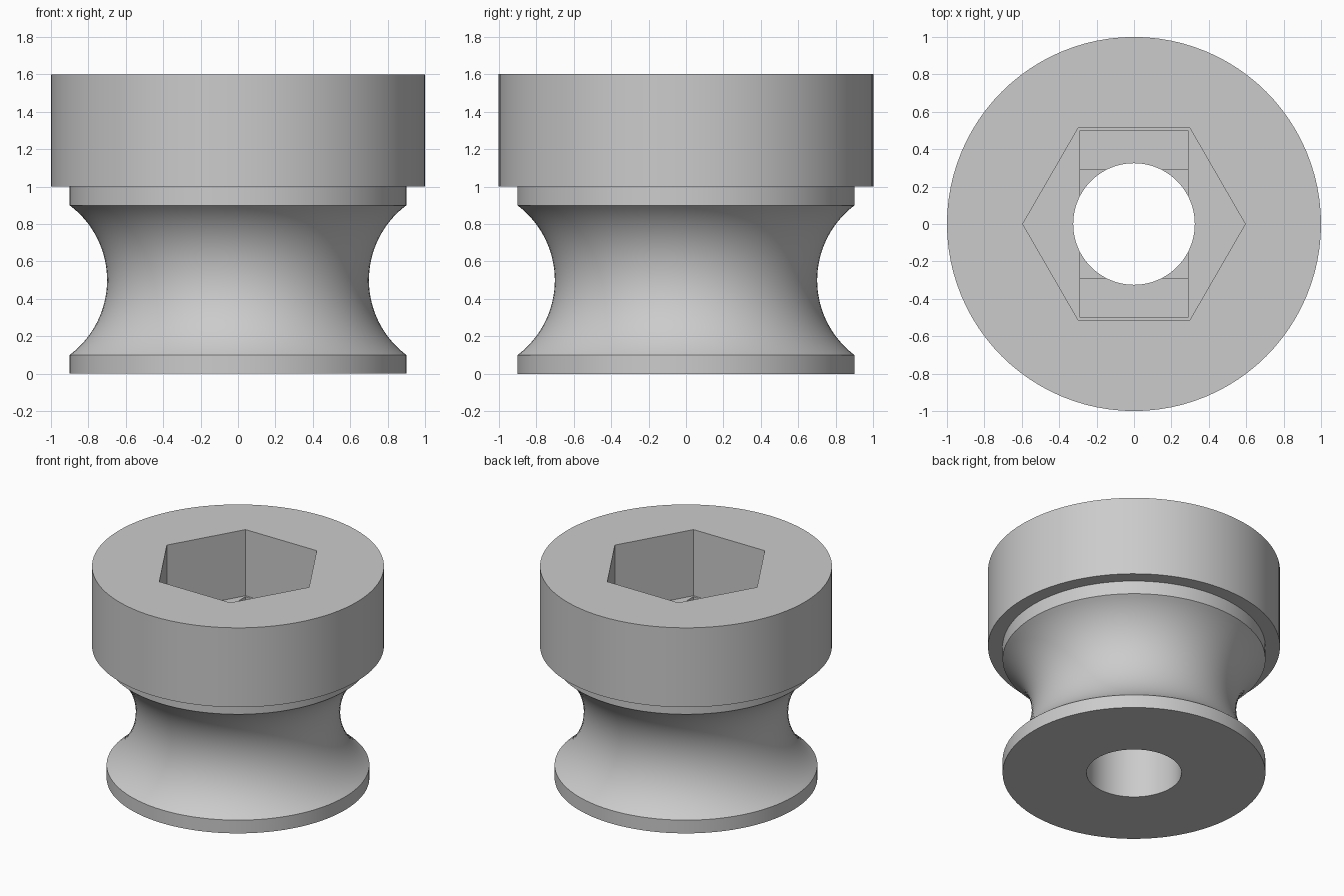
import bpy, bmesh
from math import sin, cos, pi, radians, sqrt, asin

SEGMENTS = 96

cube = bpy.data.objects.get("Cube")
if cube:
    bpy.data.objects.remove(cube, do_unlink=True)

grey = bpy.data.materials.new("plain grey")
grey.use_nodes = True
colour = (0.6, 0.6, 0.6, 1)
grey.diffuse_color = colour
grey.node_tree.nodes["Principled BSDF"].inputs["Base Color"].default_value = colour


def ring(radius, count):
    return [(radius * cos(2 * pi * i / count), radius * sin(2 * pi * i / count))
            for i in range(count)]


def stack(name, layers):
    """Closed solid from equal-sized outlines stacked at rising heights."""
    bm = bmesh.new()
    loops = [[bm.verts.new((x, y, z)) for x, y in outline] for outline, z in layers]
    n = len(loops[0])
    for low, high in zip(loops, loops[1:]):
        for i in range(n):
            j = (i + 1) % n
            bm.faces.new((low[i], low[j], high[j], high[i]))
    bm.faces.new(loops[0][::-1])
    bm.faces.new(loops[-1])
    mesh = bpy.data.meshes.new(name)
    bm.to_mesh(mesh)
    bm.free()
    mesh.materials.append(grey)
    obj = bpy.data.objects.new(name, mesh)
    bpy.context.collection.objects.link(obj)
    return obj


def rectangle(hx, hy):
    return [(hx, hy), (-hx, hy), (-hx, -hy), (hx, -hy)]


# Turned profile: base flange, concave waist, collar, wide head
profile = [(0.9, 0)]
sweep = asin(0.8)
steps = 32
for i in range(steps + 1):
    a = sweep * (2 * i / steps - 1)
    profile.append((1.2 - 0.5 * cos(a), 0.5 + 0.5 * sin(a)))
profile += [(0.9, 1), (1, 1), (1, 1.6)]
knob = stack("knob_body", [(ring(r, SEGMENTS), z) for r, z in profile])

# Hexagonal nut pocket, two stepped recesses under it, and the bolt hole
nut_half_side = 0.289
cuts = [
    ("nut_pocket", ring(0.515 * 2 / sqrt(3), 6), 1.1, 1.8),
    ("slot_recess", rectangle(nut_half_side, 0.5), 1.075, 1.3),
    ("square_recess", rectangle(nut_half_side, nut_half_side), 1.05, 1.3),
    ("bolt_hole", ring(0.325, SEGMENTS), -0.2, 1.4),
]
for name, outline, low, high in cuts:
    cutter = stack(name, [(outline, low), (outline, high)])
    cutter.hide_render = True
    mod = knob.modifiers.new(name, 'BOOLEAN')
    mod.operation = 'DIFFERENCE'
    mod.solver = 'EXACT'
    mod.object = cutter
    bpy.context.view_layer.objects.active = knob
    bpy.ops.object.modifier_apply(modifier=name)
    bpy.data.objects.remove(cutter, do_unlink=True)

# Smooth round walls, crisp edges
bpy.ops.object.select_all(action='DESELECT')
knob.select_set(True)
bpy.context.view_layer.objects.active = knob
bpy.ops.object.shade_smooth_by_angle(angle=radians(30))
